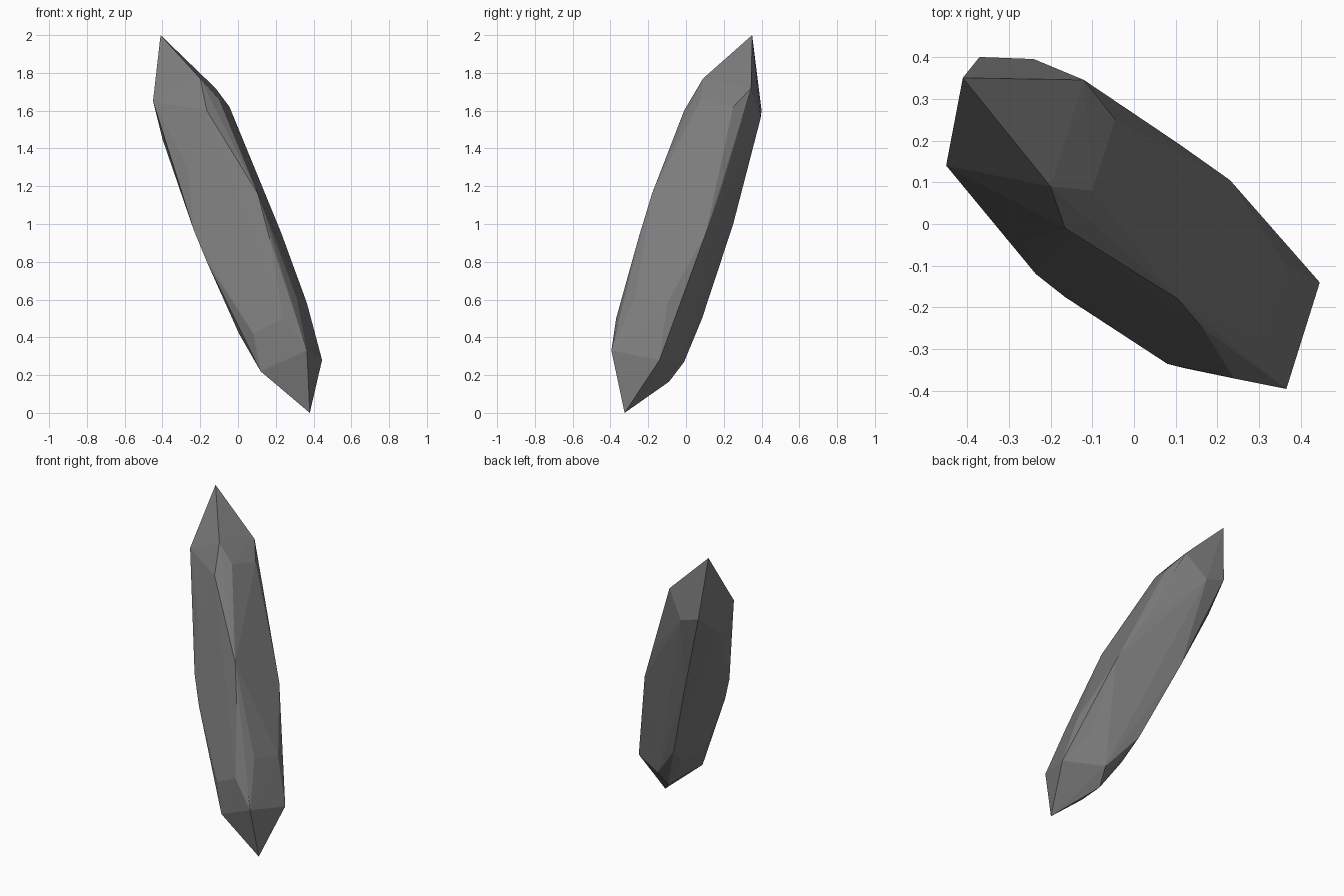
import bpy
import bmesh
from mathutils import Vector
from mathutils.geometry import intersect_point_line

cube = bpy.data.objects.get("Cube")
if cube:
    bpy.data.objects.remove(cube, do_unlink=True)

# Corners of the crystal, from the upper tip to the lower tip
upper_tip = (-.41, .35, 2)
lower_tip = (.38, -.325, 0)
upper_shoulder = [
    (-.2, .09, 1.77), (-.12, .345, 1.72), (-.1, .08, 1.66), (-.45, .14, 1.65),
    (-.045, .25, 1.62), (-.165, -.01, 1.6), (-.37, .4, 1.6), (-.24, .395, 1.56),
    (-.4, .22, 1.45), (-.265, -.04, 1.29),
]
waist = [
    (.11, .19, 1.2), (.105, -.18, 1.16), (-.16, .25, 1), (-.235, -.12, .97),
    (.23, .105, .95), (.165, -.25, .93), (-.165, -.175, .8),
]
lower_shoulder = [
    (.31, -.27, .61), (.365, -.1, .58), (.24, -.37, .5), (.03, .085, .5),
    (.31, -.03, .48), (.08, -.335, .42), (.005, -.22, .42), (.06, -.045, .37),
    (.365, -.395, .33), (.445, -.14, .28), (.215, -.01, .27), (.12, -.345, .22),
    (.195, -.09, .165),
]


def skin(points):
    """Wrap the points in a hull and report which points were left inside."""
    bm = bmesh.new()
    verts = [bm.verts.new(p) for p in points]
    bm.verts.index_update()
    bmesh.ops.convex_hull(bm, input=verts, use_existing_faces=False)
    inside = [i for i, v in enumerate(verts) if not v.link_faces]
    return bm, verts, inside


def build_crystal(name, corners, material):
    """Skin the corners; slightly sunken ones are lifted to find their faces."""
    top, bottom = corners[0], corners[-1]
    lifted = [p.copy() for p in corners]
    bm, verts, inside = skin(lifted)
    for step in range(60):
        if not inside:
            break
        for i in inside:
            foot, along = intersect_point_line(lifted[i], top, bottom)
            lifted[i] += (lifted[i] - foot) * .01
        bm.free()
        bm, verts, inside = skin(lifted)

    # Lower the lifted corners back to their true places
    for vert, corner in zip(verts, corners):
        vert.co = corner
    loose = [v for v in bm.verts if not v.link_faces]
    bmesh.ops.delete(bm, geom=loose, context='VERTS')
    bmesh.ops.recalc_face_normals(bm, faces=bm.faces)
    for face in bm.faces:
        face.smooth = False

    mesh = bpy.data.meshes.new(name)
    bm.to_mesh(mesh)
    bm.free()
    mesh.materials.append(material)
    crystal = bpy.data.objects.new(name, mesh)
    bpy.context.collection.objects.link(crystal)
    return crystal


def flat_material(name, color):
    material = bpy.data.materials.new(name)
    material.use_nodes = True
    material.diffuse_color = color
    shader = material.node_tree.nodes["Principled BSDF"]
    shader.inputs["Base Color"].default_value = color
    return material


# Single grey faceted shard
grey = flat_material("stone_grey", (.2, .2, .2, 1))
corners = [upper_tip, *upper_shoulder, *waist, *lower_shoulder, lower_tip]
build_crystal("crystal_shard", [Vector(p) for p in corners], grey)
